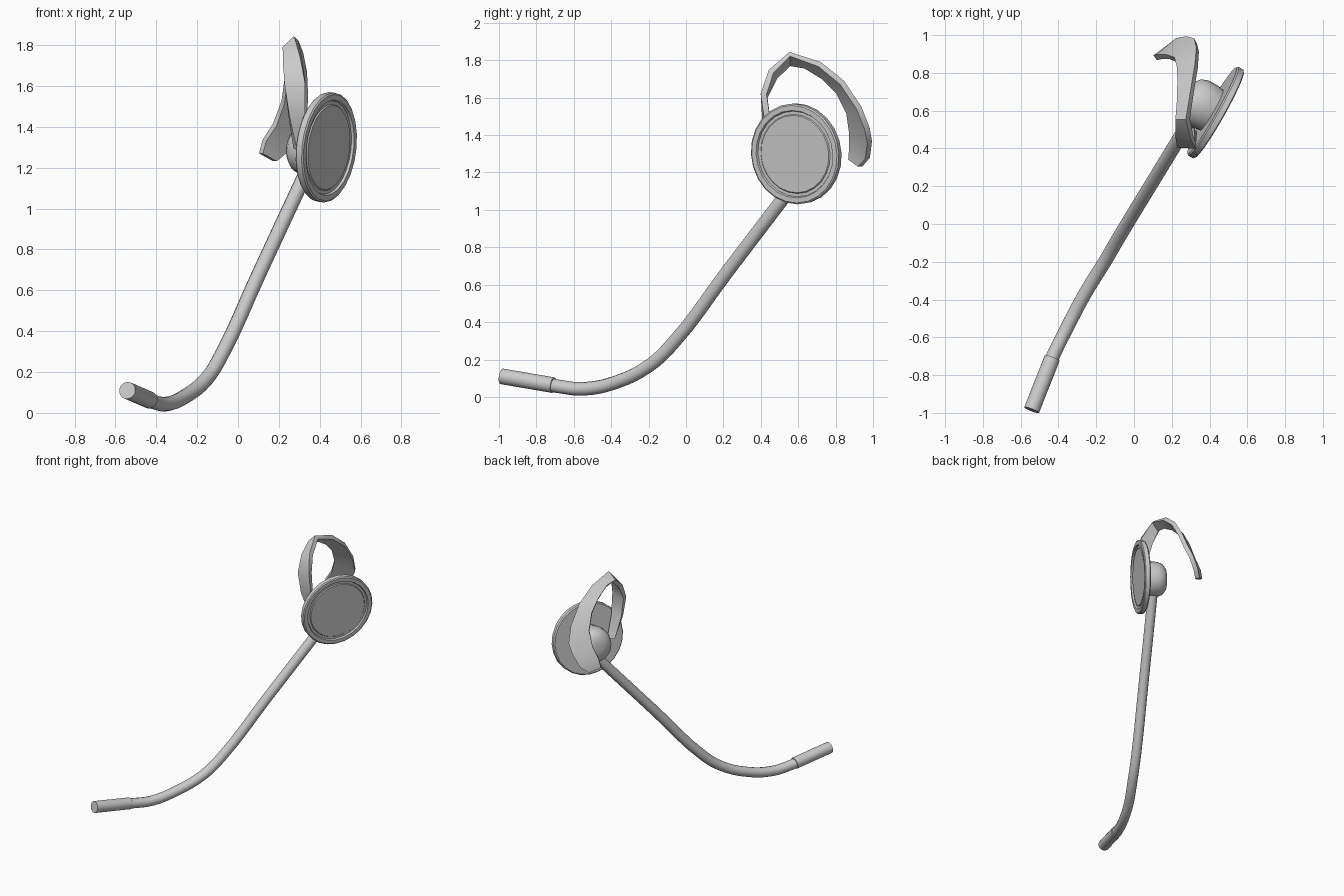
import bpy
import math
from mathutils import Vector

if "Cube" in bpy.data.objects:
    bpy.data.objects.remove(bpy.data.objects["Cube"])


def add_mesh(name, verts, faces):
    mesh = bpy.data.meshes.new(name)
    mesh.from_pydata(verts, [], faces)
    mesh.update()
    obj = bpy.data.objects.new(name, mesh)
    bpy.context.collection.objects.link(obj)
    bpy.context.view_layer.objects.active = obj
    obj.select_set(True)
    bpy.ops.object.mode_set(mode='EDIT')
    bpy.ops.mesh.select_all(action='SELECT')
    bpy.ops.mesh.normals_make_consistent(inside=False)
    bpy.ops.object.mode_set(mode='OBJECT')
    bpy.ops.object.shade_smooth_by_angle(angle=math.radians(35))
    obj.select_set(False)
    return obj


def lathe(name, profile, origin, axis, sides):
    """Spin (radius, distance) points round an axis, capped at both ends."""
    rot = Vector(axis).to_track_quat('Z', 'Y')
    verts, faces = [], []
    for r, d in profile:
        for i in range(sides):
            a = math.tau * i / sides
            verts.append(Vector(origin) + rot @ Vector((r * math.cos(a), r * math.sin(a), d)))
    for k in range(len(profile) - 1):
        for i in range(sides):
            j = (i + 1) % sides
            faces.append((k * sides + i, k * sides + j, (k + 1) * sides + j, (k + 1) * sides + i))
    faces.append(tuple(range(sides)))
    faces.append(tuple(range((len(profile) - 1) * sides, len(profile) * sides)))
    return add_mesh(name, verts, faces)


# Outer disc with a stepped, recessed face
axis = (0.865, -0.49, -0.10)
lathe("outer_disc",
      [(0.262, -0.022), (0.27, -0.014), (0.27, 0.016), (0.262, 0.022), (0.235, 0.022),
       (0.230, 0.010), (0.213, 0.010), (0.208, 0.016)],
      (0.432, 0.59, 1.30), axis, 24)

# Rounded ear cushion behind the disc
lathe("ear_cushion",
      [(0.122, -0.01), (0.130, -0.06), (0.128, -0.11), (0.115, -0.145), (0.085, -0.17), (0.04, -0.18)],
      (0.425, 0.595, 1.28), axis, 24)

# Microphone boom, bent near the mouth end
path = [(-0.455, -0.76, 0.07), (-0.42, -0.68, 0.056), (-0.355, -0.55, 0.043), (-0.26, -0.37, 0.08),
        (-0.155, -0.2, 0.165), (-0.085, -0.08, 0.275), (0.10, 0.225, 0.675), (0.335, 0.61, 1.18)]
curve = bpy.data.curves.new("microphone_boom", 'CURVE')
curve.dimensions = '3D'
curve.bevel_depth = 0.036
curve.bevel_resolution = 4
curve.resolution_u = 4
curve.use_fill_caps = True
spline = curve.splines.new('BEZIER')
spline.bezier_points.add(len(path) - 1)
for point, co in zip(spline.bezier_points, path):
    point.co = co
    point.handle_left_type = point.handle_right_type = 'AUTO'
bpy.context.collection.objects.link(bpy.data.objects.new("microphone_boom", curve))

# Microphone tip
tip, back = Vector((-0.542, -0.985, 0.11)), Vector((-0.433, -0.71, 0.063))
lathe("microphone_tip", [(0.042, 0), (0.042, (back - tip).length)], tip, back - tip, 20)

# Ear hook: ribbon given by its left and right edges, then thickened
edges = [((0.28, 0.47, 1.29), (0.325, 0.50, 1.29)),
         ((0.25, 0.425, 1.45), (0.325, 0.44, 1.45)),
         ((0.23, 0.42, 1.60), (0.328, 0.415, 1.62)),
         ((0.225, 0.475, 1.71), (0.308, 0.455, 1.74)),
         ((0.23, 0.555, 1.78), (0.285, 0.555, 1.833)),
         ((0.235, 0.64, 1.768), (0.31, 0.715, 1.778)),
         ((0.237, 0.735, 1.71), (0.33, 0.835, 1.68)),
         ((0.235, 0.815, 1.63), (0.337, 0.925, 1.545)),
         ((0.22, 0.87, 1.52), (0.325, 0.97, 1.43)),
         ((0.18, 0.885, 1.41), (0.285, 0.982, 1.36)),
         ((0.13, 0.885, 1.335), (0.23, 0.97, 1.275)),
         ((0.112, 0.88, 1.27), (0.18, 0.93, 1.232))]
left = [Vector(e[0]) for e in edges]
right = [Vector(e[1]) for e in edges]
mid = [(a + b) / 2 for a, b in zip(left, right)]
verts, faces = [], []
n = len(edges)
for i in range(n):
    tangent = mid[min(i + 1, n - 1)] - mid[max(i - 1, 0)]
    offset = tangent.cross(right[i] - left[i]).normalized() * 0.016
    verts += [left[i] - offset, right[i] - offset, right[i] + offset, left[i] + offset]
for i in range(n - 1):
    for k in range(4):
        m = (k + 1) % 4
        faces.append((4 * i + k, 4 * i + m, 4 * i + 4 + m, 4 * i + 4 + k))
faces += [(0, 1, 2, 3), tuple(range(4 * n - 4, 4 * n))]
add_mesh("ear_hook", verts, faces)
